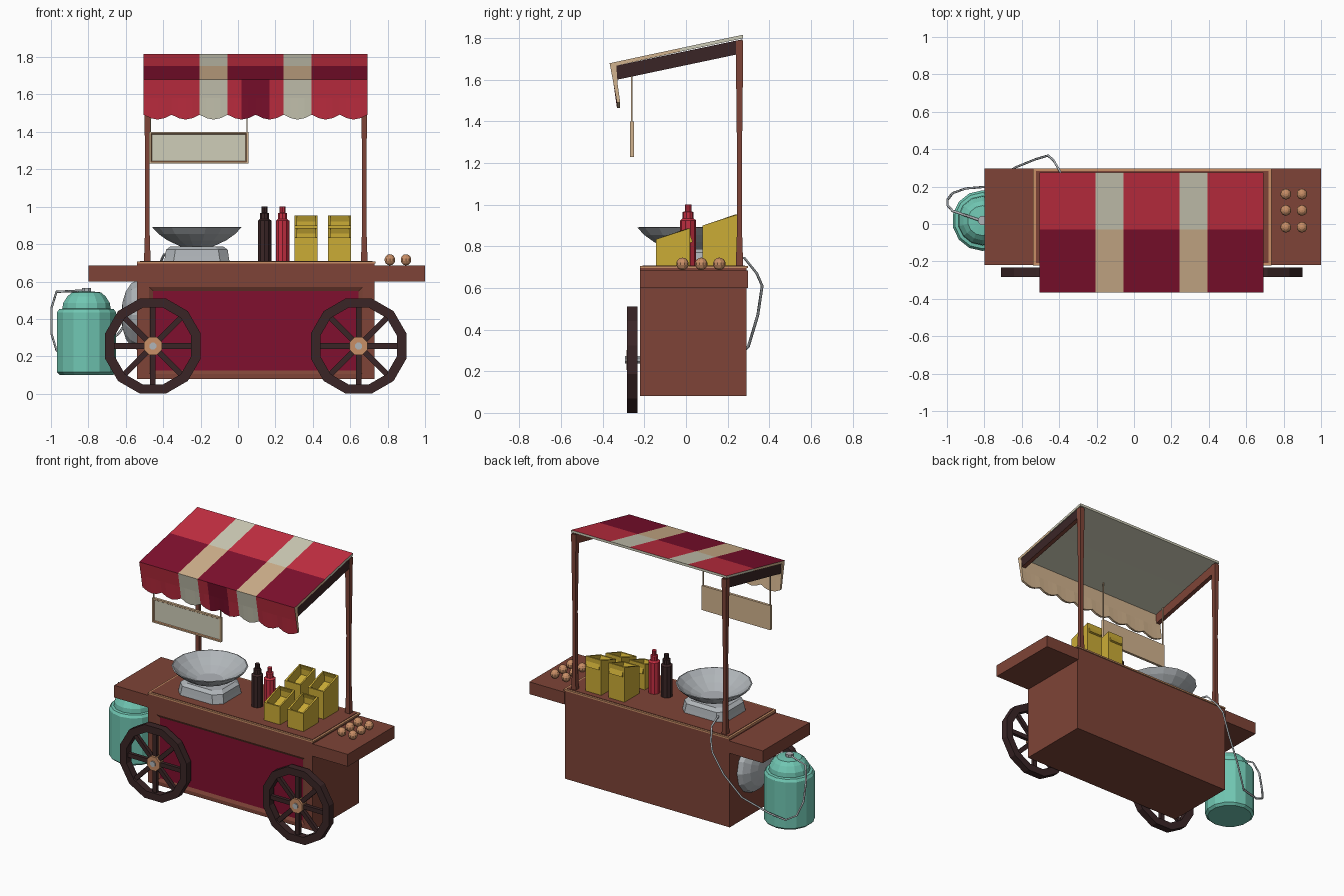
import bpy, bmesh, math
from mathutils import Matrix, Vector

if "Cube" in bpy.data.objects:
    bpy.data.objects.remove(bpy.data.objects["Cube"])

def mat(name, hexcode):
    m = bpy.data.materials.new(name)
    c = [int(hexcode[i:i + 2], 16) / 255 for i in (0, 2, 4)]
    m.diffuse_color = [((v + .055) / 1.055) ** 2.4 if v > .04 else v / 12.92 for v in c] + [1]
    m.use_nodes = True
    m.node_tree.nodes["Principled BSDF"].inputs["Base Color"].default_value = m.diffuse_color
    return m

BROWN, DARK = mat("brown wood", "7E4437"), mat("dark wood", "3A2526")
RED, WINE = mat("crimson", "C62F42"), mat("wine red", "80102E")
CREAM, TAN = mat("cream", "CFCDB8"), mat("tan", "D2B38E")
TEAL, GREY = mat("teal", "70C6B2"), mat("grey metal", "B0B5B9")
YELLOW, ORANGE = mat("mustard yellow", "CBAC36"), mat("light wood", "C88E66")

def finish(name, bm, *mats):
    bmesh.ops.recalc_face_normals(bm, faces=bm.faces)
    me = bpy.data.meshes.new(name)
    bm.to_mesh(me)
    bm.free()
    for m in mats:
        me.materials.append(m)
    ob = bpy.data.objects.new(name, me)
    bpy.context.collection.objects.link(ob)
    return ob

def cube(bm, x0, x1, y0, y1, z0, z1):
    M = Matrix.Translation(((x0 + x1) / 2, (y0 + y1) / 2, (z0 + z1) / 2)) @ Matrix.Diagonal((x1 - x0, y1 - y0, z1 - z0, 1))
    return bmesh.ops.create_cube(bm, size=1, matrix=M)["verts"]

def box(name, m, *dims):
    bm = bmesh.new()
    cube(bm, *dims)
    return finish(name, bm, m)

def lathe(name, m, prof, segs, loc, rot=Matrix(), half=True, closed=False):
    """Revolve (radius, height) points about z, then rotate and move."""
    bm = bmesh.new()
    T = Matrix.Translation(loc) @ rot
    rings = []
    for r, z in prof:
        angs = [2 * math.pi * (i + .5 * half) / segs for i in range(segs)]
        rings.append([bm.verts.new(T @ Vector((r * math.cos(a), r * math.sin(a), z))) for a in angs])
    n = len(rings)
    for k in range(n if closed else n - 1):
        a, b = rings[k], rings[(k + 1) % n]
        for i in range(segs):
            j = (i + 1) % segs
            bm.faces.new((a[i], a[j], b[j], b[i]))
    if not closed:
        bm.faces.new(rings[0])
        bm.faces.new(rings[-1])
    return finish(name, bm, m)

# cart body with recessed wine panel on the front
bm = bmesh.new()
cube(bm, -.54, .73, -.22, .29, .08, .695)
front = min(bm.faces, key=lambda f: f.calc_center_median().y)
for x0, x1, z0, z1, y in ((-.475, .665, .105, .57, -.22), (-.455, .645, .125, .55, -.208)):
    mid = front.calc_center_median()
    bmesh.ops.inset_region(bm, faces=[front], thickness=.01)
    for v in front.verts:
        v.co = (x0 if v.co.x < mid.x else x1, y, z0 if v.co.z < mid.z else z1)
front.material_index = 1
finish("cart_body", bm, BROWN, WINE)

# counter and side shelves
box("counter_trim", ORANGE, -.54, .735, -.222, .297, .695, .706)
box("counter_top", BROWN, -.525, .72, -.208, .283, .70, .709)
box("left_shelf", BROWN, -.80, -.54, -.22, .297, .60, .685)
box("right_shelf", BROWN, .73, 1.0, -.22, .297, .60, .685)

# wheels, in front only
TO_FRONT = Matrix.Rotation(math.pi / 2, 4, 'X')
for side, x in (("left", -.455), ("right", .645)):
    c = Vector((x, -.258, .255))
    lathe(side + "_wheel_rim", DARK, [(.264, -.025), (.264, .025), (.212, .025), (.212, -.025)],
          12, c, TO_FRONT, closed=True)
    bm = bmesh.new()
    for k in range(8):
        vs = cube(bm, -.015, .015, -.012, .012, .03, .215)
        bmesh.ops.transform(bm, verts=vs, matrix=Matrix.Translation(c) @ Matrix.Rotation(k * math.pi / 4, 4, 'Y'))
    finish(side + "_wheel_spokes", bm, DARK)
    lathe(side + "_wheel_hub", ORANGE, [(.052, -.02), (.052, .027)], 8, c, TO_FRONT)
    lathe(side + "_hub_cap", GREY, [(.02, -.04), (.02, .034)], 8, c, TO_FRONT)

# posts and roof beams
for side, x, s in (("left", -.485, -1), ("right", .675, 1)):
    q = math.sqrt(2)
    lathe(side + "_post", BROWN, [(.018 * q, .70), (.013 * q, .85), (.012 * q, 1.25), (.015 * q, 1.5), (.018 * q, 1.79)],
          4, (x, .257, 0))
    bm = bmesh.new()
    for v in cube(bm, x - .015, x + .015, -.335, .272, 0, 1):
        back = v.co.y > 0
        v.co.z = (1.795 if back else 1.668) if v.co.z > .5 else (1.728 if back else 1.60)
    bm.normal_update()
    for f in bm.faces:
        f.material_index = 1 if f.normal.x * s > .5 else 0
    finish(side + "_roof_beam", bm, BROWN, DARK)

# striped awning: closed cross-section swept along x, scalloped lower edge
outer = [(.275, 1.817), (-.03, 1.752), (-.367, 1.68), (-.348, 1.58), (-.332, 1.475)]
inner = [(.275, 1.80), (-.03, 1.735), (-.335, 1.668), (-.328, 1.575), (-.316, 1.475)]
loop, N = outer + inner[::-1], 32
bm = bmesh.new()
cols = []
for i in range(N + 1):
    x = -.505 + 1.198 * i / N
    low = 1.492 - .026 * abs(math.sin(i * math.pi / 4))
    cols.append([bm.verts.new((x, y, low if z == 1.475 else z)) for y, z in loop])
for i in range(N):
    pale = i // 4 in (2, 5)
    for k in range(10):
        f = bm.faces.new((cols[i][k], cols[i + 1][k], cols[i + 1][(k + 1) % 10], cols[i][(k + 1) % 10]))
        if k == 1:
            f.material_index = 3 if pale else 1
        elif k < 4:
            f.material_index = 2 if pale else (1 if k > 1 and 14 <= i < 18 else 0)
        else:
            f.material_index = 3 if k < 7 else 2
for col in (cols[0], cols[-1]):
    for k in range(4):
        f = bm.faces.new((col[k], col[k + 1], col[8 - k], col[9 - k]))
        f.material_index = 3 if k else 2
finish("awning", bm, RED, WINE, CREAM, TAN)

# hanging sign board
bm = bmesh.new()
cube(bm, -.475, .055, -.268, -.25, 1.23, 1.40)
front = min(bm.faces, key=lambda f: f.calc_center_median().y)
bmesh.ops.inset_region(bm, faces=[front], thickness=.014)
rim = bmesh.ops.inset_region(bm, faces=[front], thickness=.006, depth=-.006)["faces"]
for f in rim:
    f.material_index = 2
front.material_index = 1
finish("sign_board", bm, TAN, CREAM, ORANGE)
for side, x in (("left", -.467), ("right", .048)):
    box(side + "_sign_hanger", TAN, x - .003, x + .003, -.264, -.256, 1.40, 1.70)

# weighing scale: chamfered base and shallow bowl
bm = bmesh.new()
rings = []
for a, b, c, z in ((.175, .15, .05, .705), (.17, .145, .05, .735), (.165, .14, .05, .77), (.14, .115, .045, .788)):
    pts = [(a, b - c), (a - c, b), (c - a, b), (-a, b - c), (-a, c - b), (c - a, -b), (a - c, -b), (a, c - b)]
    rings.append([bm.verts.new((-.22 + x, .005 + y, z)) for x, y in pts])
for a, b in zip(rings, rings[1:]):
    for i in range(8):
        bm.faces.new((a[i], a[(i + 1) % 8], b[(i + 1) % 8], b[i]))
bm.faces.new(rings[0])
bm.faces.new(rings[-1])
finish("scale_base", bm, GREY)
lathe("scale_bowl", GREY, [(.09, .788), (.16, .82), (.21, .855), (.243, .89), (.235, .892), (.2, .86),
                           (.15, .827), (.085, .798)], 16, (-.22, .005, 0))

# sauce bottles
for name, m, x in (("dark_bottle", DARK, .142), ("red_bottle", RED, .238)):
    lathe(name, m, [(.038, .705), (.038, .925), (.026, .935), (.026, .965), (.016, .968), (.016, 1.0)], 10, (x, .01, 0))

# open slant-topped condiment boxes
for row, y, zf, zb in (("front", -.145, .834, .887), ("back", .08, .90, .952)):
    for side, x in (("left", .303), ("right", .482)):
        bm = bmesh.new()
        for v in cube(bm, x, x + .123, y, y + .165, .705, 1):
            if v.co.z > .9:
                v.co.z = zb if v.co.y > y + .08 else zf
        top = max(bm.faces, key=lambda f: f.calc_center_median().z)
        bmesh.ops.inset_region(bm, faces=[top], thickness=.016)
        bmesh.ops.inset_region(bm, faces=[top], thickness=.001, depth=-.07)
        finish(f"{row}_{side}_condiment_box", bm, YELLOW)

# buns on the right shelf
for i, x in enumerate((.812, .898)):
    for j, y in enumerate((-.017, .073, .16)):
        bm = bmesh.new()
        bmesh.ops.create_uvsphere(bm, u_segments=10, v_segments=7, radius=.03,
                                  matrix=Matrix.Translation((x, y, .716)))
        finish(f"bun_{i}_{j}", bm, ORANGE)

# gas tank, valve and hose
lathe("gas_tank", TEAL, [(.145, .10), (.162, .115), (.162, .435), (.15, .452), (.132, .455), (.128, .485),
                         (.105, .52), (.08, .542), (.03, .547)], 14, (-.81, .018, 0))
lathe("tank_valve", GREY, [(.026, .54), (.026, .565)], 8, (-.81, .018, 0))
path = [(-.81, .015, .552), (-.97, .07, .545), (-.997, .10, .46), (-.997, .13, .32), (-.97, .165, .23),
        (-.90, .19, .19), (-.78, .20, .21), (-.64, .30, .32), (-.53, .345, .47), (-.46, .366, .61),
        (-.43, .34, .67), (-.395, .28, .745), (-.34, .12, .745)]
cu = bpy.data.curves.new("hose", 'CURVE')
cu.dimensions = '3D'
cu.bevel_depth, cu.bevel_resolution, cu.use_fill_caps = .007, 0, True
sp = cu.splines.new('POLY')
sp.points.add(len(path) - 1)
for p, co in zip(sp.points, path):
    p.co = (*co, 1)
cu.materials.append(GREY)
bpy.context.collection.objects.link(bpy.data.objects.new("hose", cu))

# round metal dome on the left side of the body
lathe("side_dome", GREY, [(.19, 0), (.175, .03), (.13, .06), (.07, .078), (.02, .082)], 14, (-.54, .02, .42),
      Matrix.Rotation(-math.pi / 2, 4, 'Y'))
